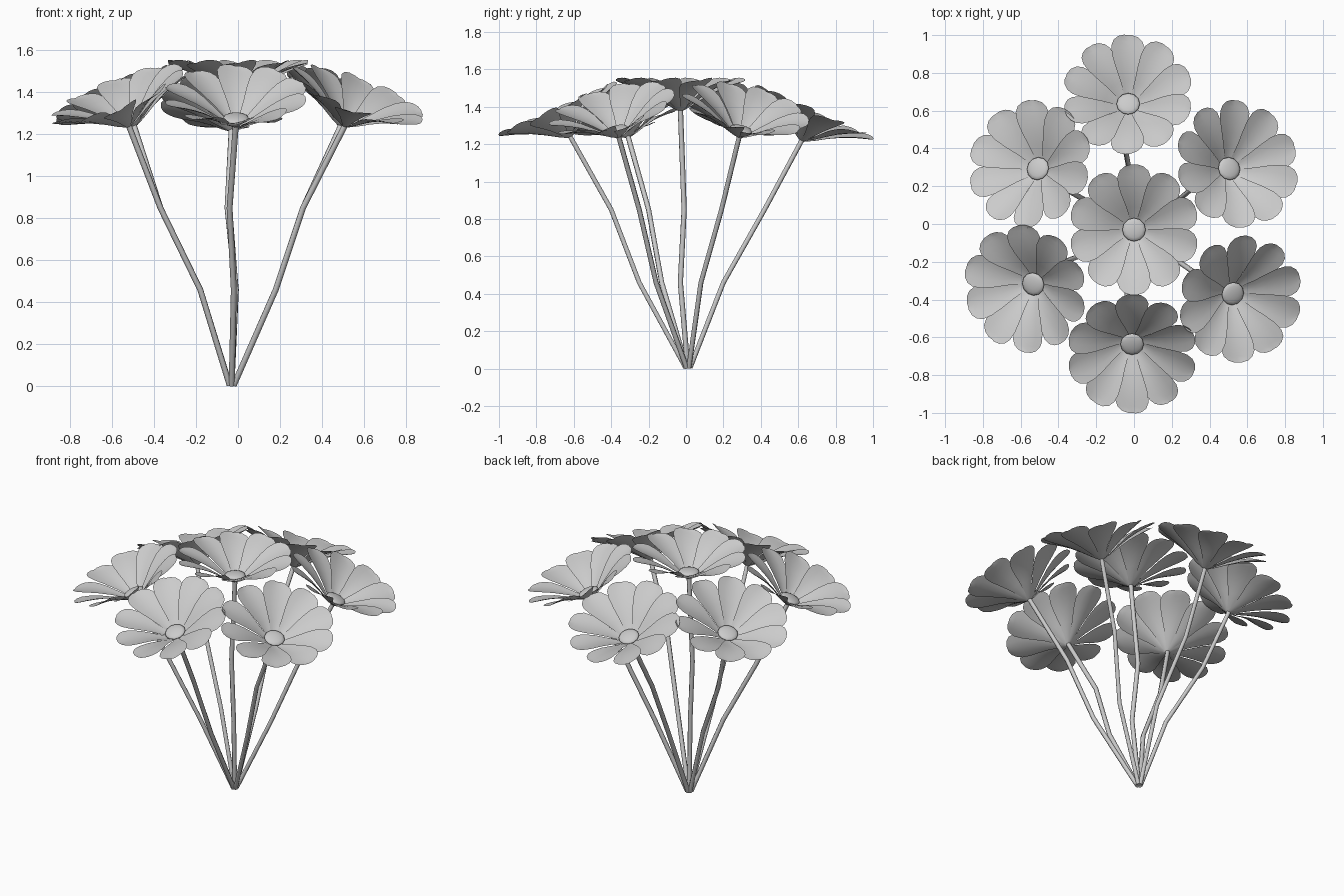
import bpy, bmesh, math
from mathutils import Vector, Matrix

if "Cube" in bpy.data.objects:
    bpy.data.objects.remove(bpy.data.objects["Cube"])

PETALS = 10
# petal outline: radius, height, half width
PROFILE = [(0.012, 0.0, 0.012), (0.06, 0.026, 0.022), (0.12, 0.066, 0.042),
           (0.18, 0.102, 0.066), (0.235, 0.128, 0.084), (0.28, 0.145, 0.088),
           (0.312, 0.154, 0.076), (0.334, 0.159, 0.052), (0.345, 0.161, 0.020)]


def add_object(name, mesh, matrix=None):
    ob = bpy.data.objects.new(name, mesh)
    bpy.context.collection.objects.link(ob)
    if matrix:
        ob.matrix_world = matrix
    return ob


def petals_mesh():
    # ring of cupped petals, each rolled to overlap its neighbour
    bm = bmesh.new()
    for i in range(PETALS):
        spin = Matrix.Rotation(2 * math.pi * i / PETALS + math.pi / 2, 4, 'Z')
        rows = []
        for r, h, w in PROFILE:
            row = []
            for s in (-1, -0.5, 0, 0.5, 1):
                z = h + 0.17 * w * s + 0.016 * (w / 0.088) * (s * s - 0.4)
                row.append(bm.verts.new(spin @ Vector((r, w * s, z))))
            rows.append(row)
        for a, b in zip(rows, rows[1:]):
            for j in range(4):
                bm.faces.new((a[j], b[j], b[j + 1], a[j + 1]))
    for f in bm.faces:
        f.smooth = True
    me = bpy.data.meshes.new("petals")
    bm.to_mesh(me)
    bm.free()
    return me


def center_mesh():
    # low dome in the middle of the flower
    bm = bmesh.new()
    bmesh.ops.create_uvsphere(bm, u_segments=12, v_segments=8, radius=1,
                              matrix=Matrix.Translation((0, 0, 0.04)) @ Matrix.Diagonal((0.062, 0.062, 0.016, 1)))
    for f in bm.faces:
        f.smooth = True
    me = bpy.data.meshes.new("flower_center")
    bm.to_mesh(me)
    bm.free()
    return me


def stem(name, points, radius=0.014):
    # kinked tube along a few points
    cu = bpy.data.curves.new(name, 'CURVE')
    cu.dimensions = '3D'
    cu.bevel_depth = radius
    cu.bevel_resolution = 1
    cu.use_fill_caps = True
    sp = cu.splines.new('POLY')
    sp.points.add(len(points) - 1)
    for p, co in zip(sp.points, points):
        p.co = (*co, 1)
    ob = add_object(name, cu)
    bpy.ops.object.select_all(action='DESELECT')
    ob.select_set(True)
    bpy.context.view_layer.objects.active = ob
    bpy.ops.object.convert(target='MESH')


# flower base, lower stem bend (x, y), upper stem bend (x, y)
FLOWERS = {
    "middle":      ((0.00, -0.03, 1.38), (-0.01, -0.03), (-0.04, -0.01)),
    "back":        ((-0.03, 0.62, 1.22), (-0.01, 0.20), (-0.05, 0.42)),
    "back_right":  ((0.49, 0.285, 1.24), (0.18, 0.08), (0.31, 0.19)),
    "front_right": ((0.51, -0.36, 1.24), (0.18, -0.16), (0.31, -0.25)),
    "front":       ((-0.01, -0.62, 1.24), (-0.02, -0.25), (-0.04, -0.40)),
    "front_left":  ((-0.52, -0.31, 1.24), (-0.18, -0.13), (-0.37, -0.20)),
    "back_left":   ((-0.495, 0.285, 1.24), (-0.18, 0.08), (-0.37, 0.19)),
}

petals, center = petals_mesh(), center_mesh()
for name, (base, low, high) in FLOWERS.items():
    # outer flowers lean outward
    out = Vector((base[0], base[1], 0))
    m = Matrix.Translation(base)
    if out.length > 0.2:
        axis = Vector((0, 0, 1)).cross(out.normalized())
        m = m @ Matrix.Rotation(math.radians(24), 4, axis)
    add_object("petals_" + name, petals, m)
    add_object("flower_center_" + name, center, m)
    root = Vector((-0.03, 0.01, 0.005)) + 0.02 * out
    tip = m @ Vector((0, 0, 0.01))
    stem("stem_" + name, [root, (*low, 0.46), (*high, 0.85), tip])
